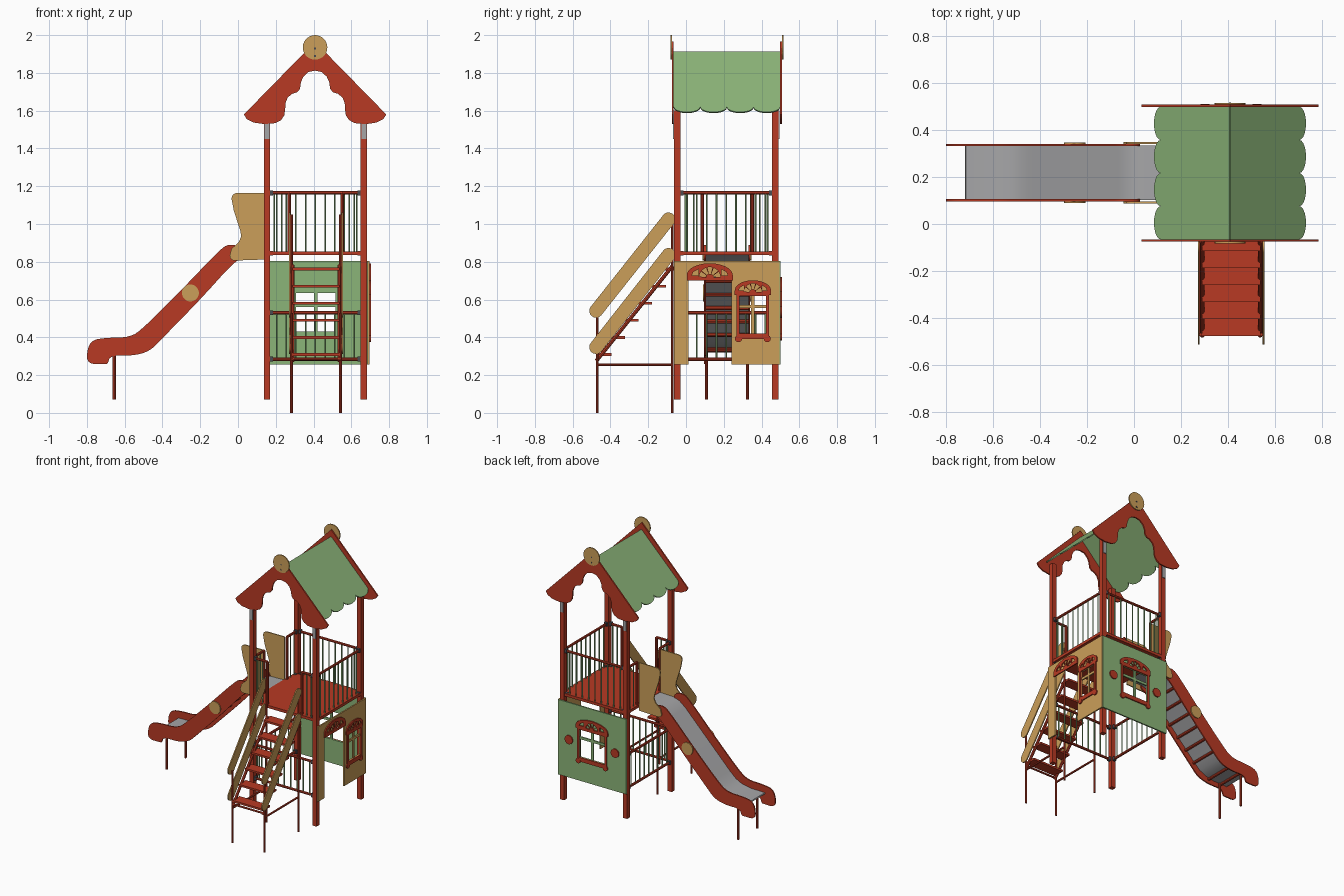
import bpy, bmesh, math
from mathutils import Vector, Matrix

if "Cube" in bpy.data.objects:
    bpy.data.objects.remove(bpy.data.objects["Cube"])


def material(name, rgb):
    m = bpy.data.materials.new(name)
    m.diffuse_color = (*rgb, 1)
    m.use_nodes = True
    m.node_tree.nodes["Principled BSDF"].inputs["Base Color"].default_value = m.diffuse_color
    return m


RED = material("red paint", (0.48, 0.042, 0.017))
GREEN = material("soft green", (0.26, 0.46, 0.19))
WOOD = material("honey wood", (0.60, 0.345, 0.10))
STEEL = material("slide steel", (0.38, 0.38, 0.39))
DARK = material("dark clamp", (0.07, 0.07, 0.08))


def finish(name, bm, mat):
    me = bpy.data.meshes.new(name)
    bmesh.ops.recalc_face_normals(bm, faces=bm.faces)
    bm.to_mesh(me)
    bm.free()
    me.materials.append(mat)
    ob = bpy.data.objects.new(name, me)
    bpy.context.collection.objects.link(ob)
    return ob


def boxes(name, items, mat):
    """items: (x0, x1, y0, y1, z0, z1)"""
    bm = bmesh.new()
    for x0, x1, y0, y1, z0, z1 in items:
        M = Matrix.Translation(((x0 + x1) / 2, (y0 + y1) / 2, (z0 + z1) / 2))
        bmesh.ops.create_cube(bm, size=1, matrix=M @ Matrix.Diagonal((x1 - x0, y1 - y0, z1 - z0, 1)))
    return finish(name, bm, mat)


def rods(name, segs, r, mat, sides=8):
    bm = bmesh.new()
    for p, q in segs:
        p, q = Vector(p), Vector(q)
        M = Matrix.Translation((p + q) / 2) @ (q - p).to_track_quat('Z', 'Y').to_matrix().to_4x4()
        bmesh.ops.create_cone(bm, cap_ends=True, segments=sides, radius1=r, radius2=r,
                              depth=(q - p).length, matrix=M)
    return finish(name, bm, mat)


def plate(name, loops, basis, thick, mat):
    """Flat board: first loop is the outline, the others are holes. basis = origin, u, v."""
    cu = bpy.data.curves.new(name, 'CURVE')
    cu.dimensions, cu.fill_mode, cu.extrude = '2D', 'BOTH', thick / 2
    for pts in loops:
        sp = cu.splines.new('POLY')
        sp.points.add(len(pts) - 1)
        for p, c in zip(sp.points, pts):
            p.co = (c[0], c[1], 0, 1)
        sp.use_cyclic_u = True
    tmp = bpy.data.objects.new(name + "_outline", cu)
    bpy.context.collection.objects.link(tmp)
    me = bpy.data.meshes.new_from_object(tmp.evaluated_get(bpy.context.evaluated_depsgraph_get()))
    bpy.data.objects.remove(tmp)
    bm = bmesh.new()
    bm.from_mesh(me)
    o, u, v = (Vector(b) for b in basis)
    n = u.cross(v)
    for vert in bm.verts:
        a, b, c = vert.co
        vert.co = o + u * a + v * b + n * c
    bmesh.ops.remove_doubles(bm, verts=bm.verts, dist=0.0002)
    return finish(name, bm, mat)


def facing_y(y):
    return ((0, y, 0), (1, 0, 0), (0, 0, 1))


def facing_x(x):
    return ((x, 0, 0), (0, 1, 0), (0, 0, 1))


def rect(a0, a1, b0, b1):
    return [(a0, b0), (a1, b0), (a1, b1), (a0, b1)]


def arc(cx, cz, r, a0, a1, n, rz=None):
    return [(cx + r * math.cos(math.radians(a0 + (a1 - a0) * i / n)),
             cz + (rz or r) * math.sin(math.radians(a0 + (a1 - a0) * i / n))) for i in range(n + 1)]


def disc(cx, cz, r, n=28):
    return arc(cx, cz, r, 0, 360, n)[:-1]


def capsule(p, q, r):
    a = math.degrees(math.atan2(q[1] - p[1], q[0] - p[0]))
    return arc(*q, r, a - 90, a + 90, 10) + arc(*p, r, a + 90, a + 270, 10)


def soften(pts, rounds=2):
    for _ in range(rounds):
        out = []
        for i, (x, z) in enumerate(pts):
            X, Z = pts[(i + 1) % len(pts)]
            out += [(x * .75 + X * .25, z * .75 + Z * .25), (x * .25 + X * .75, z * .25 + Z * .75)]
        pts = out
    return pts


# Tower posts with steel brackets under the gables
PX, PY, H = (0.153, 0.666), (-0.046, 0.472), 0.0165
boxes("tower_posts", [(x - H, x + H, y - H, y + H, 0.07, 1.60) for x in PX for y in PY], RED)
boxes("post_brackets", [(x - .013, x + .013, y - .003, y + .003, 1.45, 1.60)
                        for x in PX for y in (PY[0] - H - .003, PY[1] + H + .003)], STEEL)
boxes("floor", [(0.14, 0.68, -0.06, 0.485, 0.835, 0.855)], RED)


# Railings: two rails, thin bars and dark clamps
def railing(name, p, q, z0, z1, n, ends=(0, 1)):
    at = lambda t, z: (p[0] + (q[0] - p[0]) * t, p[1] + (q[1] - p[1]) * t, z)
    segs = [(at(0, z), at(1, z)) for z in (z0, z1)]
    if len(ends) == 1:
        segs.append((at(1 - ends[0], z0), at(1 - ends[0], z1)))
    rods(name + "_rails", segs, 0.009, RED)
    rods(name + "_bars", [(at((i + 1) / (n + 1), z0), at((i + 1) / (n + 1), z1)) for i in range(n)],
         0.0045, GREEN, 6)
    d = Vector(at(1, 0)) - Vector(at(0, 0))
    d.normalize()
    cl = []
    for e in ends:
        s = d * (0.022 if e == 0 else -0.022)
        for z in (z0, z1):
            c = Vector(at(e, z)) + s
            cl.append((c.x - .011, c.x + .011, c.y - .011, c.y + .011, z - .013, z + .013))
    boxes(name + "_clamps", cl, DARK)


x0, x1, y0, y1 = *PX, *PY
railing("right_upper", (x1, y0), (x1, y1), .845, 1.165, 9)
railing("back_upper", (x0, y1), (x1, y1), .845, 1.165, 9)
railing("front_left_guard", (x0, y0), (0.272, y0), .845, 1.165, 2, (0,))
railing("front_right_guard", (x1, y0), (0.552, y0), .845, 1.165, 2, (0,))
railing("left_front_guard", (x0, y0), (x0, 0.085), .845, 1.165, 2, (0,))
railing("left_back_guard", (x0, y1), (x0, 0.35), .845, 1.165, 2, (0,))
railing("front_lower", (x0, y0), (x1, y0), .285, .53, 9)
railing("left_lower", (x0, y0), (x0, y1), .285, .53, 9)

# Gables: half outline mirrored about the ridge
CX = 0.408
half = [(.377, 1.58), (.362, 1.556), (.325, 1.537), (.27, 1.529), (.21, 1.534), (.18, 1.55),
        (.163, 1.575), (.158, 1.61), (.157, 1.64), (.145, 1.67), (.12, 1.69), (.095, 1.697),
        (.08, 1.715), (.075, 1.75), (.062, 1.78), (.035, 1.805)]
gable = [(CX, 1.965)] + [(CX + a, b) for a, b in half] + [(CX, 1.812)] + [(CX - a, b) for a, b in half[::-1]]
for side, y, yd in (("front", -.07, -.078), ("back", .503, .511)):
    plate(side + "_gable", [gable], facing_y(y), .01, RED)
    plate(side + "_gable_disc", [disc(CX, 1.935, .065)], facing_y(yd), .008, WOOD)
    boxes(side + "_disc_bolts", [(CX - .005, CX + .005, yd - .005, yd + .005, z - .005, z + .005)
                                 for z in (1.89, 1.93)], DARK)

# Roof slopes with scalloped eaves; v runs down the slope
W, Y0 = 0.563 / 4, -0.065
eave = []
for i in range(4):
    eave += arc(Y0 + W * (i + .5), .413, W * .5, 180, 0, 10, .04)[1 if i else 0:]
for side, s in (("left", -1), ("right", 1)):
    k = math.sqrt(.5)
    plate(side + "_roof", [[(.498, 0), (-.065, 0)] + eave], ((CX, 0, 1.91), (0, 1, 0), (s * k, 0, -k)), .008, GREEN)


# Fan-shaped ornament with sun-ray cut-outs
def fan(name, c, zb, w, h, basis):
    r = h * .62
    rays = []
    for i in range(5):
        a = 6 + i * 34.5
        rays.append(arc(c, zb + h * .16, r, a, a + 28, 4) + arc(c, zb + h * .16, r * .38, a + 28, a, 2))
    slots = [[(c + s * w * a, zb + h * b) for a, b in ((.5, .3), (.78, .3), (.72, .5), (.5, .66))] for s in (-1, 1)]
    out = [(c - w, zb), (c + w, zb)] + arc(c, zb + h * .3, w, 0, 180, 20, h * .7)
    plate(name, [out] + rays + slots, basis, .008, RED)


def window_holes(a0, a1, b0, b1, bar):
    m, t = (a0 + a1) / 2, .009
    return [rect(*u, *v) for u in ((a0, m - t), (m + t, a1)) for v in ((b0, bar - t), (bar + t, b1))]


def window_trim(name, a0, a1, b0, b1, basis):
    m = (a0 + a1) / 2
    plate(name + "_frame", [rect(a0 - .016, a1 + .016, b0 - .03, b1 + .014), rect(a0, a1, b0, b1)], basis, .008, RED)
    fan(name + "_fan", m, b1 + .006, (a1 - a0) / 2 + .026, .078, basis)
    for tag, a in (("near", a0 - .006), ("far", a1 + .006)):
        plate(name + "_knob_" + tag, [disc(a, b0 - .027, .019, 16)], basis, .01, RED)


# Right wooden wall with doorway and window
door_wall = [(-.063, .255), (.012, .255), (.012, .72), (.242, .72), (.242, .255), (.495, .255), (.495, .805), (-.063, .805)]
plate("right_wall", [door_wall] + window_holes(.284, .424, .42, .618, .563), facing_x(.69), .01, WOOD)
window_trim("right_window", .284, .424, .42, .618, facing_x(.699))
fan("door_fan", .126, .70, .122, .092, facing_x(.699))

# Back green wall with window and round buttons
plate("back_wall", [rect(.137, .69, .255, .805)] + window_holes(.308, .516, .43, .635, .57), facing_y(.495), .01, GREEN)
window_trim("back_window", .308, .516, .43, .635, facing_y(.504))
for tag, x in (("left", .225), ("right", .6)):
    plate("back_button_" + tag, [disc(x, .535, .032)], facing_y(.504), .008, RED)

# Ladder: treads, tubes and rounded side boards
LX = (.283, .543)
boxes("ladder_treads", [(.288, .538, -.475 + i * .072, -.395 + i * .072, .302 + i * .0905, .316 + i * .0905)
                        for i in range(6)], RED)
segs = []
for x in LX:
    segs += [((x, -.47, 0), (x, -.47, .53)), ((x, -.073, 0), (x, -.073, 1.05)), ((x, -.47, .255), (x, -.073, .255))]
rods("ladder_frame", segs + [((LX[0], -.47, .285), (LX[1], -.47, .285))], .007, RED)
rods("ladder_stringers", [((x, -.475, .275), (x, -.07, .78)) for x in (.29, .536)], .01, RED)
for tag, x in (("left", .275), ("right", .551)):
    plate("ladder_board_" + tag, [capsule((-.476, .348), (-.092, .837), .036)], facing_x(x), .008, WOOD)
    plate("handrail_" + tag, [capsule((-.476, .54), (-.092, 1.025), .036)], facing_x(x), .008, WOOD)

# Slide: steel bed, red sides, wooden wings, discs, legs and cross slats
bed = [(.15, .853), (.03, .85), (-.02, .835), (-.07, .795), (-.43, .43), (-.48, .385), (-.53, .36), (-.60, .347), (-.715, .345)]
plate("slide_bed", [bed + [(x - .003, z - .008) for x, z in bed[::-1]]], facing_y(.218), .23, STEEL)
side = [(-.797, .258), (-.80, .33), (-.775, .385), (-.70, .398), (-.57, .40), (-.50, .45), (-.30, .65), (-.10, .86),
        (-.05, .895), (.02, .88), (.03, .82), (-.02, .80), (-.20, .60), (-.41, .385), (-.47, .325), (-.56, .302),
        (-.675, .305), (-.69, .26), (-.70, .26)]
wing = ([(.14, .812), (.14, 1.165)] + arc(-.005, 1.135, .029, 90, 190, 6) +
        [(-.022, 1.07), (.012, .965), (.017, .935), (.005, .905), (-.035, .868)] + arc(-.018, .832, .026, 150, 260, 5))
for tag, y, s in (("front", .101, -1), ("back", .335, 1)):
    plate("slide_side_" + tag, [soften(side)], facing_y(y), .009, RED)
    plate("slide_wing_" + tag, [wing], facing_y(y + s * .009), .008, WOOD)
    plate("slide_disc_" + tag, [disc(-.252, .635, .045)], facing_y(y + s * .008), .007, WOOD)
rods("slide_legs", [((-.655, y, .07), (-.655, y, .34)) for y in (.108, .326)], .0085, RED)
rods("slide_slats", [((x, .103, z), (x, .333, z)) for x, z in
                     [(-.08 - i * .07, .768 - i * .071) for i in range(6)] + [(-.56, .335), (-.66, .33)]], .01, RED)

# Smooth round parts, keep edges sharp
for ob in bpy.context.collection.objects:
    ob.select_set(True)
    bpy.context.view_layer.objects.active = ob
bpy.ops.object.shade_smooth_by_angle(angle=math.radians(35))
